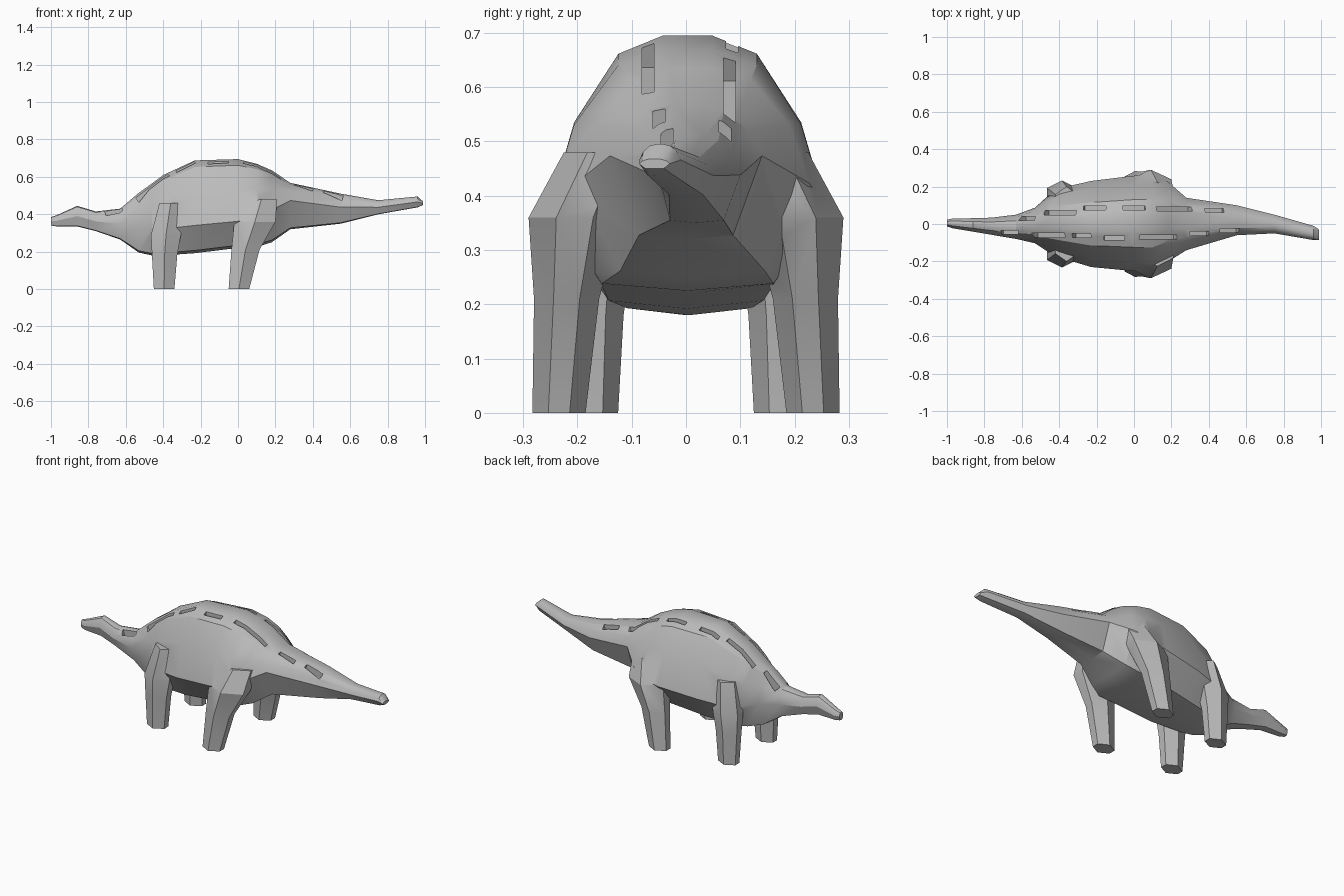
import bpy, bmesh
from mathutils import Vector, Matrix
from mathutils.bvhtree import BVHTree

old = bpy.data.objects.get("Cube")
if old:
    bpy.data.objects.remove(old, do_unlink=True)

grey = bpy.data.materials.new("plain grey")
grey.use_nodes = True
COLOUR = (0.5, 0.5, 0.5, 1)
grey.diffuse_color = COLOUR
grey.node_tree.nodes["Principled BSDF"].inputs["Base Color"].default_value = COLOUR


def make_object(name, bm):
    bmesh.ops.recalc_face_normals(bm, faces=bm.faces)
    mesh = bpy.data.meshes.new(name)
    bm.to_mesh(mesh)
    bm.free()
    mesh.materials.append(grey)
    obj = bpy.data.objects.new(name, mesh)
    bpy.context.collection.objects.link(obj)
    return obj


def loft(bm, rings):
    """Join rings of points with quads and cap both ends."""
    loops = [[bm.verts.new(p) for p in ring] for ring in rings]
    for a, b in zip(loops, loops[1:]):
        for i in range(len(a)):
            j = (i + 1) % len(a)
            bm.faces.new((a[i], a[j], b[j], b[i]))
    bm.faces.new(loops[0])
    bm.faces.new(loops[-1])


def body_ring(x, y, half, low, high, wide):
    """Rounded back, widest at the fraction 'wide' of the height, flat belly."""
    up = 1 - wide
    side = [(.18, 1), (.5, wide + .9 * up), (.82, wide + .52 * up), (1, wide), (.62, .03)]
    outline = side + [(0, 0)] + [(-u, v) for u, v in reversed(side)]
    return [(x, y + u * half, low + v * (high - low)) for u, v in outline]


# Body from snout to tail tip: x, centre y, half width, bottom, top, widest height
stations = [
    (-1, .005, .018, .34, .385, .5),
    (-.97, .003, .026, .335, .395, .5),
    (-.86, -.005, .036, .335, .445, .5),
    (-.76, -.012, .046, .31, .415, .5),
    (-.63, -.015, .065, .265, .43, .5),
    (-.53, -.008, .095, .195, .515, .45),
    (-.46, 0, .15, .18, .565, .38),
    (-.4, .006, .185, .18, .61, .33),
    (-.23, 0, .23, .192, .688, .3),
    (0, .003, .255, .22, .695, .3),
    (.1, .003, .255, .225, .67, .35),
    (.18, .012, .215, .25, .635, .45),
    (.28, 0, .14, .32, .568, .62),
    (.55, .02, .08, .35, .51, .55),
    (.75, 0, .05, .4, .475, .5),
    (.96, -.048, .038, .437, .495, .5),
    (.99, -.058, .028, .45, .468, .5),
]
bm = bmesh.new()
loft(bm, [body_ring(*s) for s in stations])
body = make_object("body", bm)
surface = BVHTree.FromPolygons([v.co for v in body.data.vertices],
                               [p.vertices for p in body.data.polygons])


def leg_ring(z, x0, x1, inner, outer, side):
    """Six-sided leg section with a ridge on the inner and outer faces."""
    mid = (x0 + x1) / 2
    edge = (outer - inner) * .3
    pts = [(x0, inner + edge), (mid, inner), (x1, inner + edge),
           (x1, outer - edge), (mid, outer), (x0, outer - edge)]
    return [(x, side * y, z) for x, y in pts]


# Legs: z, back x, front x, inner y, outer y
legs = {
    "front": [(0, -.45, -.34, .125, .22), (.18, -.46, -.325, .115, .225),
              (.29, -.465, -.305, .1, .232), (.46, -.42, -.3, .06, .2)],
    "rear": [(0, -.05, .06, .185, .283), (.21, -.035, .115, .16, .28),
             (.36, -.02, .2, .12, .29), (.48, .04, .21, .08, .225)],
}


def boolean(tool, operation):
    mod = body.modifiers.new(tool.name, "BOOLEAN")
    mod.object = tool
    mod.operation = operation
    mod.solver = "EXACT"
    bpy.context.view_layer.objects.active = body
    bpy.ops.object.modifier_apply(modifier=mod.name)
    bpy.data.objects.remove(tool, do_unlink=True)


for name, rings in legs.items():
    for label, side in (("left", 1), ("right", -1)):
        bm = bmesh.new()
        loft(bm, [leg_ring(*r, side) for r in rings])
        boolean(make_object(f"{name}_leg_{label}", bm), "UNION")

# Two staggered rows of plate slots along the back: start x, end x, y
slots = [
    (-.71, -.62, -.045), (-.54, -.37, -.06), (-.33, -.23, -.062), (-.16, -.05, -.075),
    (.03, .23, -.07), (.3, .4, -.05), (.46, .56, -.035),
    (-.61, -.53, .03), (-.48, -.31, .06), (-.27, -.15, .085), (-.06, .06, .085),
    (.12, .31, .08), (.38, .48, .072),
]


def on_back(x, y):
    return surface.ray_cast(Vector((x, y, 2)), Vector((0, 0, -1)))[0]


for x0, x1, y in slots:
    a, b = on_back(x0, y), on_back(x1, y)
    along = (b - a).normalized()
    across = Vector((0, 1, 0))
    up = along.cross(across)
    frame = Matrix((along, across, up)).transposed().to_4x4()
    frame.translation = (a + b) / 2
    size = Matrix.Diagonal(((b - a).length, .022, .09, 1))
    bm = bmesh.new()
    bmesh.ops.create_cube(bm, size=1, matrix=frame @ size)
    boolean(make_object("slot_cutter", bm), "DIFFERENCE")

# Smooth flanks with sharp creases
bpy.ops.object.select_all(action="DESELECT")
body.select_set(True)
bpy.context.view_layer.objects.active = body
bpy.ops.object.shade_smooth_by_angle(angle=.5)
